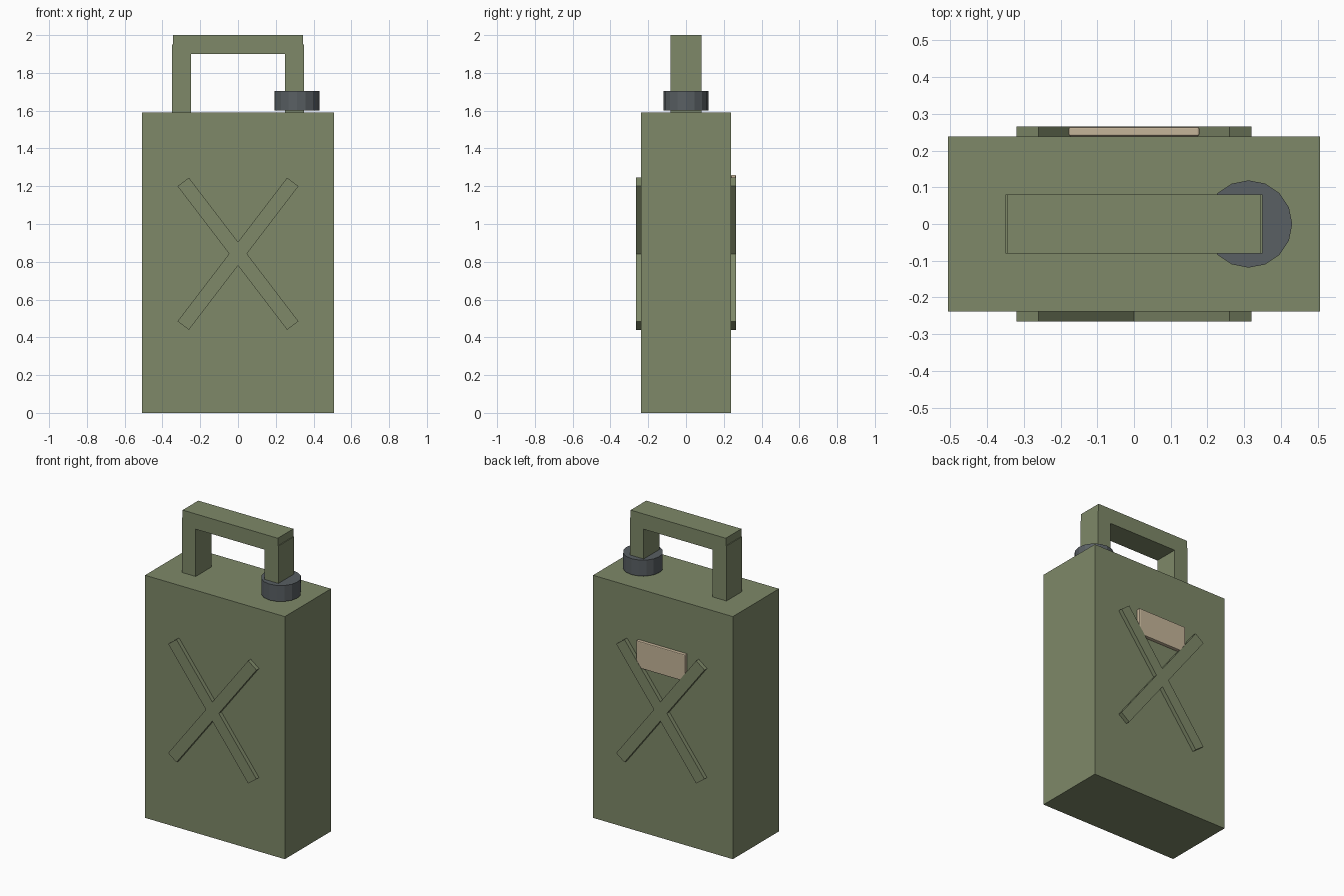
import bpy, bmesh, math
from mathutils import Vector

default = bpy.data.objects.get("Cube")
if default:
    bpy.data.objects.remove(default, do_unlink=True)


def material(name, rgb):
    m = bpy.data.materials.new(name)
    m.use_nodes = True
    m.diffuse_color = (*rgb, 1)
    m.node_tree.nodes["Principled BSDF"].inputs["Base Color"].default_value = (*rgb, 1)
    return m


olive = material("olive green", (0.21, 0.25, 0.14))
grey = material("dark grey", (0.10, 0.115, 0.125))
tan = material("tan", (0.56, 0.46, 0.32))


def finish(name, bm, mat):
    bmesh.ops.recalc_face_normals(bm, faces=bm.faces)
    mesh = bpy.data.meshes.new(name)
    bm.to_mesh(mesh)
    bm.free()
    mesh.materials.append(mat)
    ob = bpy.data.objects.new(name, mesh)
    bpy.context.collection.objects.link(ob)
    return ob


def box(name, low, high, mat):
    low, high = Vector(low), Vector(high)
    bm = bmesh.new()
    bmesh.ops.create_cube(bm, size=1)
    for v in bm.verts:
        v.co = (low + high) / 2 + v.co * (high - low)
    return finish(name, bm, mat)


# Can body
box("body", (-0.507, -0.239, 0), (0.507, 0.239, 1.59), olive)

# Carrying handle: two posts and a grip bar
for side, x in (("right", -0.3), ("left", 0.3)):
    box(side + "_handle_post", (x - 0.05, -0.081, 1.58), (x + 0.05, 0.081, 1.95), olive)
box("handle_bar", (-0.345, -0.081, 1.9), (0.345, 0.081, 2), olive)

# Filler cap around the foot of the left post
bm = bmesh.new()
bmesh.ops.create_cone(bm, cap_ends=True, segments=16, radius1=0.119, radius2=0.119, depth=0.105)
cap = finish("cap", bm, grey)
cap.location = (0.312, 0, 1.6525)


# Raised cross on each broad face, one outline extruded outwards
def cross(name, y_in, y_out):
    tip, end, notch = (0.26, 0.4025), (0.32, 0.3575), (0.047, 0.0625)
    quarter = [(0, notch[1]), tip, end, (notch[0], 0)]
    half = quarter + [(x, -z) for x, z in reversed(quarter[:3])]
    outline = half + [(-x, z) for x, z in reversed(half[1:-1])]
    bm = bmesh.new()
    face = bm.faces.new([bm.verts.new((x, y_in, 0.8425 + z)) for x, z in outline])
    out = bmesh.ops.extrude_face_region(bm, geom=[face], use_keep_orig=True)
    for v in out["geom"]:
        if isinstance(v, bmesh.types.BMVert):
            v.co.y = y_out
    return finish(name, bm, olive)


cross("front_cross", -0.235, -0.266)
cross("back_cross", 0.235, 0.266)

# Label plate on the back, partly tucked under the cross
label = box("back_label", (-0.178, 0.239, 1.085), (0.178, 0.2645, 1.26), tan)
bevel = label.modifiers.new("soft_edges", "BEVEL")
bevel.width = 0.005
bevel.segments = 2
